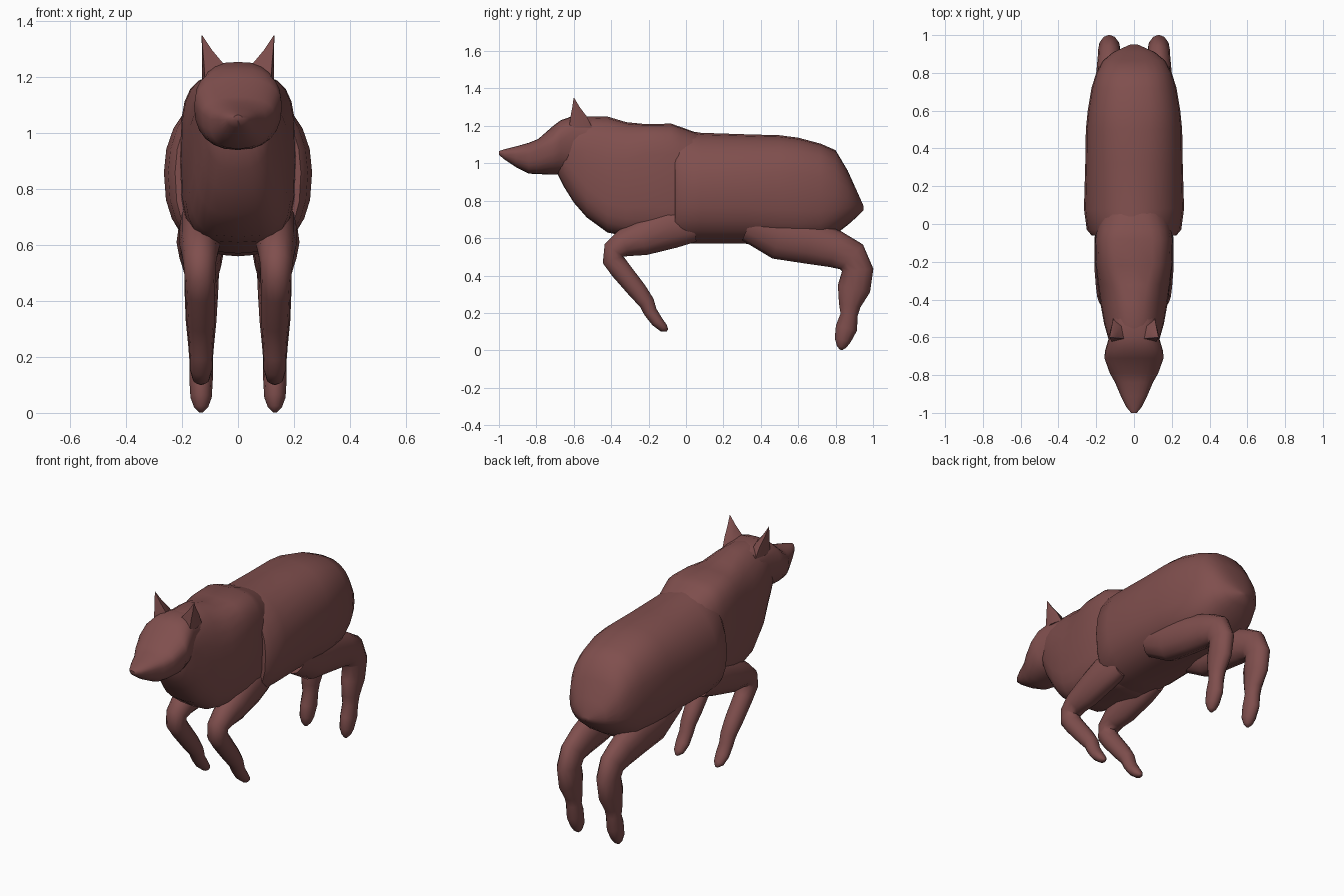
import bpy, bmesh, math
from mathutils import Vector

hide = bpy.data.materials.new("reddish brown hide")
hide.diffuse_color = (0.215, 0.078, 0.075, 1)


def spow(v, p):
    return math.copysign(abs(v) ** p, v)


def finish(name, rings, angle=50):
    """Skin a list of closed rings, cap both ends, shade smooth."""
    bm = bmesh.new()
    vs = [[bm.verts.new(p) for p in r] for r in rings]
    n = len(vs[0])
    for a, b in zip(vs, vs[1:]):
        for i in range(n):
            j = (i + 1) % n
            bm.faces.new((a[i], a[j], b[j], b[i]))
    bm.faces.new(vs[0])
    bm.faces.new(vs[-1])
    bmesh.ops.recalc_face_normals(bm, faces=bm.faces)
    me = bpy.data.meshes.new(name)
    bm.to_mesh(me)
    bm.free()
    me.materials.append(hide)
    ob = bpy.data.objects.new(name, me)
    bpy.context.collection.objects.link(ob)
    bpy.ops.object.select_all(action='DESELECT')
    ob.select_set(True)
    bpy.context.view_layer.objects.active = ob
    bpy.ops.object.shade_smooth_by_angle(angle=math.radians(angle))
    return ob


def body(name, sections, n=24):
    """Section: y, top, bottom, half width, widest height, upper / lower roundness."""
    rings = []
    for y, top, bot, hw, mid, pu, pl in sections:
        ring = []
        for i in range(n):
            t = 2 * math.pi * i / n
            c, s = math.cos(t), math.sin(t)
            p, h = (pu, top - mid) if s >= 0 else (pl, mid - bot)
            ring.append((hw * spow(c, p), y, mid + h * spow(s, p)))
        rings.append(ring)
    return finish(name, rings)


def limb(name, path, side, n=12):
    """Path point: y, z, thickness radius, x centre, x radius."""
    pts = [Vector((0, p[0], p[1])) for p in path]
    rings = []
    for k, (y, z, r, xc, rx) in enumerate(path):
        d = (pts[min(k + 1, len(pts) - 1)] - pts[max(k - 1, 0)]).normalized()
        nrm = Vector((0, -d.z, d.y))
        rings.append([pts[k] + nrm * r * math.sin(t) + Vector((side * (xc + rx * math.cos(t)), 0, 0))
                      for t in (2 * math.pi * i / n for i in range(n))])
    return finish(name, rings, 60)


# head and muzzle
body("head", [
    (-1.0, 1.065, 1.045, 0.015, 1.055, 1, 1),
    (-0.97, 1.075, 1.02, 0.04, 1.05, 1, .9),
    (-0.91, 1.09, 0.98, 0.07, 1.05, .9, .8),
    (-0.84, 1.11, 0.945, 0.10, 1.05, .9, .75),
    (-0.79, 1.13, 0.942, 0.128, 1.07, .9, .75),
    (-0.71, 1.20, 0.94, 0.157, 1.10, .9, .85),
    (-0.67, 1.23, 0.94, 0.153, 1.12, .8, .9),
    (-0.60, 1.255, 0.93, 0.132, 1.12, .7, .9),
    (-0.50, 1.24, 0.95, 0.125, 1.12, .8, 1),
])

# neck, chest and shoulders
body("chest", [
    (-0.69, 1.19, 0.95, 0.10, 1.08, .9, .8),
    (-0.65, 1.22, 0.87, 0.125, 1.08, .9, .75),
    (-0.60, 1.245, 0.79, 0.138, 1.06, .9, .7),
    (-0.53, 1.25, 0.71, 0.158, 1.0, .9, .6),
    (-0.42, 1.25, 0.63, 0.178, 0.93, .9, .55),
    (-0.32, 1.22, 0.61, 0.192, 0.9, .75, .55),
    (-0.22, 1.21, 0.60, 0.203, 0.9, .55, .6),
    (-0.08, 1.212, 0.57, 0.207, 0.9, .55, .65),
    (-0.03, 1.195, 0.57, 0.20, 0.9, .6, .65),
    (0.12, 1.14, 0.60, 0.19, 0.88, .9, .8),
])

# barrel and rump
body("rump", [
    (-0.06, 1.18, 0.575, 0.225, 0.86, 1, .75),
    (-0.03, 1.18, 0.57, 0.25, 0.86, 1, .8),
    (0.08, 1.163, 0.57, 0.265, 0.86, .95, .8),
    (0.32, 1.155, 0.57, 0.258, 0.86, .9, .8),
    (0.50, 1.15, 0.56, 0.255, 0.86, .85, .75),
    (0.60, 1.137, 0.56, 0.245, 0.85, .8, .75),
    (0.72, 1.105, 0.57, 0.225, 0.84, .8, .75),
    (0.80, 1.07, 0.62, 0.20, 0.83, .8, .75),
    (0.865, 0.96, 0.67, 0.165, 0.81, .8, .8),
    (0.91, 0.86, 0.71, 0.11, 0.78, .9, .9),
    (0.95, 0.77, 0.75, 0.02, 0.76, 1, 1),
])

for s, side in ((1, "left"), (-1, "right")):
    # front leg, folded under the chest
    limb("front_leg_" + side, [
        (0.04, 0.68, 0.10, .13, .06),
        (-0.08, 0.66, 0.115, .135, .075),
        (-0.24, 0.60, 0.095, .137, .072),
        (-0.33, 0.573, 0.075, .137, .065),
        (-0.385, 0.535, 0.06, .137, .058),
        (-0.39, 0.485, 0.058, .136, .055),
        (-0.35, 0.43, 0.055, .135, .053),
        (-0.26, 0.32, 0.05, .133, .05),
        (-0.21, 0.255, 0.042, .132, .044),
        (-0.19, 0.205, 0.036, .132, .04),
        (-0.155, 0.155, 0.032, .132, .04),
        (-0.12, 0.12, 0.024, .132, .03),
        (-0.10, 0.106, 0.008, .132, .01),
    ], s)
    # hind leg with heavy thigh
    limb("hind_leg_" + side, [
        (0.34, 0.68, 0.10, .14, .07),
        (0.50, 0.61, 0.125, .135, .085),
        (0.66, 0.58, 0.118, .13, .08),
        (0.80, 0.54, 0.10, .13, .07),
        (0.885, 0.50, 0.09, .13, .062),
        (0.918, 0.43, 0.084, .131, .06),
        (0.898, 0.33, 0.088, .132, .055),
        (0.875, 0.24, 0.058, .132, .046),
        (0.872, 0.19, 0.046, .132, .042),
        (0.858, 0.12, 0.058, .132, .042),
        (0.838, 0.055, 0.044, .132, .038),
        (0.832, 0.02, 0.026, .132, .025),
        (0.828, 0.003, 0.008, .132, .008),
    ], s)
    # pointed ear: shrinking triangular-ish rings rising to the tip
    base = [(.02, -.61), (.118, -.625), (.128, -.57), (.11, -.50), (.05, -.52)]
    tip = (.13, -.60)
    finish("ear_" + side, [
        [(s * (x + (tip[0] - x) * f), y + (tip[1] - y) * f, z) for x, y in base]
        for f, z in ((0, 1.19), (.3, 1.25), (.68, 1.30), (.98, 1.35))], 60)
